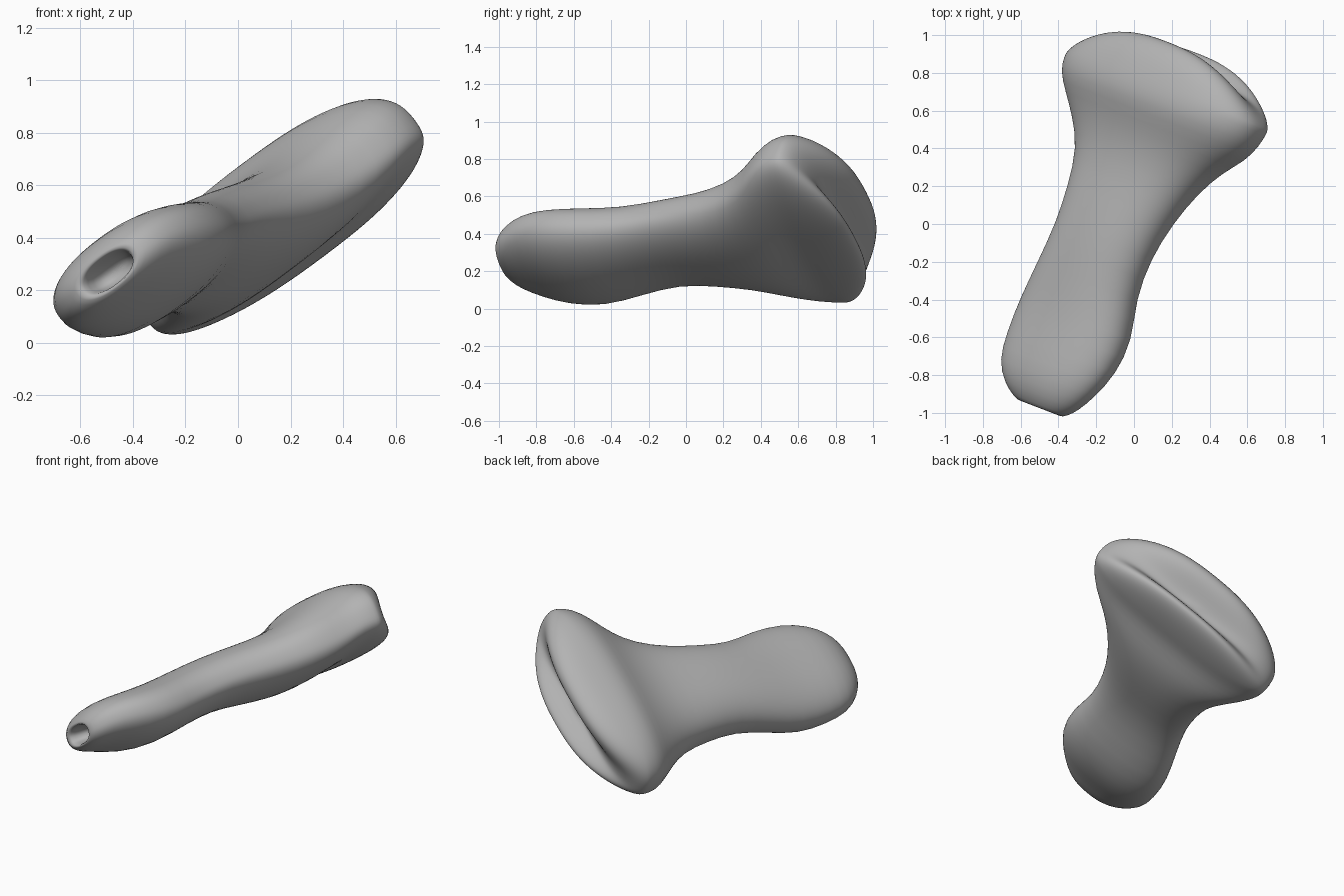
import bpy, bmesh, math
from mathutils import Vector

cube = bpy.data.objects.get("Cube")
if cube:
    bpy.data.objects.remove(cube, do_unlink=True)

SEGMENTS = 48
YAW = math.radians(21)   # heading of the shaft in plan
ROLL = math.radians(35)  # twist of the cross-sections about the shaft

# Cross-sections: distance along shaft, centre sideways, centre height,
# half length, half thickness above, half thickness below
SECTIONS = [
    (-1.10, -0.115, 0.27, 0.12, 0.06, 0.06),
    (-1.075, -0.12, 0.27, 0.175, 0.085, 0.085),
    (-1.03, -0.13, 0.275, 0.235, 0.115, 0.115),
    (-0.93, -0.137, 0.28, 0.31, 0.145, 0.14),
    (-0.78, -0.115, 0.28, 0.35, 0.165, 0.175),
    (-0.58, -0.10, 0.265, 0.36, 0.195, 0.16),
    (-0.37, -0.12, 0.29, 0.31, 0.195, 0.14),
    (-0.14, -0.112, 0.34, 0.30, 0.19, 0.135),
    (0.07, -0.10, 0.355, 0.33, 0.195, 0.155),
    (0.27, -0.08, 0.375, 0.385, 0.20, 0.17),
    (0.42, -0.08, 0.395, 0.485, 0.225, 0.175),
    (0.52, -0.07, 0.425, 0.585, 0.25, 0.17),
    (0.62, -0.08, 0.447, 0.65, 0.28, 0.165),
    (0.70, -0.075, 0.452, 0.66, 0.285, 0.165),
]


def place(s, t, z):
    """Shaft coordinates to world coordinates."""
    return Vector((s * math.sin(YAW) + t * math.cos(YAW),
                   s * math.cos(YAW) - t * math.sin(YAW), z))


def ring(bm, section, scale=1.0, height=None):
    """One loop of vertices; height gives an offset along the shaft."""
    s, tc, zc, length, above, below = section
    fullness = 0.88 - 0.18 * max(0, s)  # the head is blunter than the shaft
    loop = []
    for i in range(SEGMENTS):
        angle = 2 * math.pi * i / SEGMENTS
        p, q = (scale * math.copysign(abs(v) ** fullness, v)
                for v in (math.cos(angle), math.sin(angle)))
        along, across = length * p, (above if q > 0 else below) * q
        t = tc + along * math.cos(ROLL) - across * math.sin(ROLL)
        z = zc + along * math.sin(ROLL) + across * math.cos(ROLL)
        offset = height(p, q, scale) if height else 0
        loop.append(bm.verts.new(place(s + offset, t, z)))
    return loop


def joint_surface(p, q, scale):
    """Bowed end with a lip on each long side and a groove between them."""
    bow = 0.11 + 0.18 * max(0, 1 - abs(p) ** 2.3)
    groove = 0.14 * math.exp(-(q / 0.42) ** 2) * max(0, 1 - p * p)
    return (bow - groove) * math.sqrt(1 - scale ** 6)


bm = bmesh.new()
rings = []
# Hollow in the broken front end
for scale, depth in ((0.2, 0.14), (0.7, 0.12), (0.88, 0.04)):
    rings.append(ring(bm, SECTIONS[0], scale, lambda p, q, r, d=depth: d))
# Shaft and flared head
rings += [ring(bm, section) for section in SECTIONS]
# Grooved joint at the back
for scale in (0.995, 0.97, 0.93, 0.87, 0.79, 0.7, 0.6, 0.5, 0.4, 0.3, 0.2, 0.1):
    rings.append(ring(bm, SECTIONS[-1], scale, joint_surface))

for one, two in zip(rings, rings[1:]):
    for i in range(SEGMENTS):
        j = (i + 1) % SEGMENTS
        bm.faces.new((one[i], one[j], two[j], two[i]))
bm.faces.new(rings[0])
bm.faces.new(rings[-1])
bmesh.ops.recalc_face_normals(bm, faces=bm.faces)

mesh = bpy.data.meshes.new("bone")
bm.to_mesh(mesh)
bm.free()
bone = bpy.data.objects.new("bone", mesh)
bpy.context.collection.objects.link(bone)

# Plain grey material
grey = bpy.data.materials.new("plain_grey")
grey.use_nodes = True
colour = (0.45, 0.45, 0.45, 1)
grey.diffuse_color = colour
grey.node_tree.nodes["Principled BSDF"].inputs["Base Color"].default_value = colour
mesh.materials.append(grey)

subdivision = bone.modifiers.new("rounding", "SUBSURF")
subdivision.levels = subdivision.render_levels = 1
bpy.ops.object.select_all(action="DESELECT")
bone.select_set(True)
bpy.context.view_layer.objects.active = bone
bpy.ops.object.shade_smooth()
